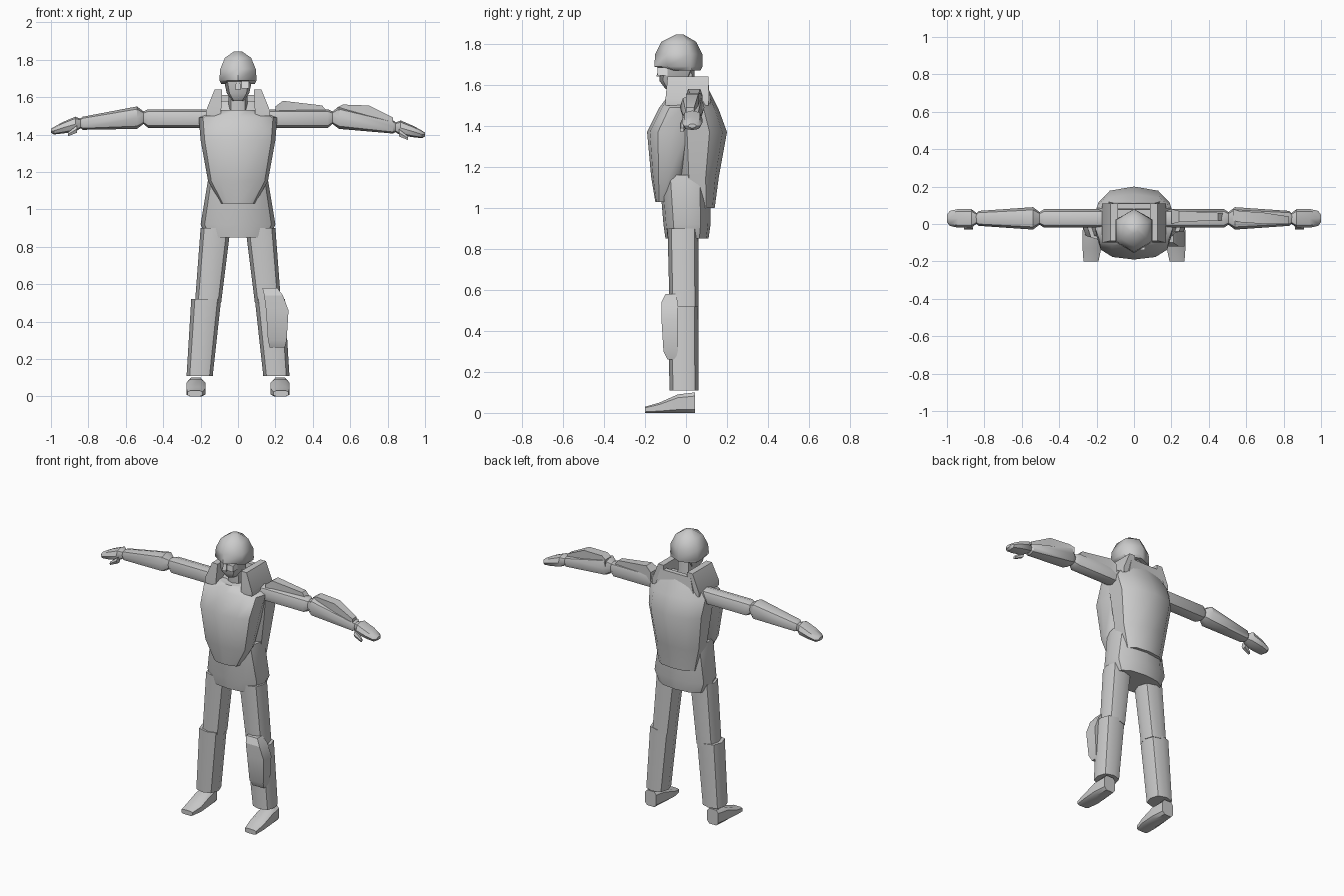
import bpy, bmesh
from math import sin, cos, pi, radians, copysign
from mathutils import Vector

if "Cube" in bpy.data.objects:
    bpy.data.objects.remove(bpy.data.objects["Cube"], do_unlink=True)


def make_material(name, value):
    material = bpy.data.materials.new(name)
    material.use_nodes = True
    colour = (value, value, value, 1)
    material.diffuse_color = colour
    shader = material.node_tree.nodes["Principled BSDF"]
    shader.inputs["Base Color"].default_value = colour
    return material


grey = make_material("plain grey", 0.6)
white = make_material("pale lens", 0.95)


def outline(sides, power, phase):
    """Rounded polygon that exactly fills the square from -1 to 1."""
    def bend(value):
        return copysign(abs(value) ** (2 / power), value)
    angles = [2 * pi * (step + phase) / sides for step in range(sides)]
    points = [(bend(cos(angle)), bend(sin(angle))) for angle in angles]
    widest = max(abs(across) for across, along in points)
    tallest = max(abs(along) for across, along in points)
    return [(across / widest, along / tallest) for across, along in points]


def level(z, wide, front, back, middle=0):
    """Horizontal cross-section: half width, front and back edges."""
    centre = Vector((middle, (front + back) / 2, z))
    return centre, Vector((wide, 0, 0)), Vector((0, (back - front) / 2, 0))


def reach(x, deep, tall, z, y=0.03):
    """Cross-section of an arm at x: half depth, half height, centre."""
    return Vector((x, y, z)), Vector((0, deep, 0)), Vector((0, 0, tall))


def stride(y, wide, top, middle):
    """Upright cross-section of a boot, resting on the ground."""
    centre = Vector((middle, y, top / 2))
    return centre, Vector((wide, 0, 0)), Vector((0, 0, top / 2))


def loft(name, rings, sides=8, power=2.5, phase=0, mirror=1, material=grey, sharp=40):
    bm = bmesh.new()
    shape = outline(sides, power, phase)
    loops = []
    for centre, across, along in rings:
        points = [centre + across * u + along * v for u, v in shape]
        loops.append([bm.verts.new((p.x * mirror, p.y, p.z)) for p in points])
    for lower, upper in zip(loops, loops[1:]):
        for here in range(sides):
            before = here - 1
            bm.faces.new((lower[before], lower[here], upper[here], upper[before]))
    bm.faces.new(loops[0])
    bm.faces.new(loops[-1])
    bmesh.ops.recalc_face_normals(bm, faces=bm.faces)
    mesh = bpy.data.meshes.new(name)
    bm.to_mesh(mesh)
    bm.free()
    mesh.materials.append(material)
    part = bpy.data.objects.new(name, mesh)
    bpy.context.collection.objects.link(part)
    bpy.ops.object.select_all(action="DESELECT")
    part.select_set(True)
    bpy.context.view_layer.objects.active = part
    bpy.ops.object.shade_smooth_by_angle(angle=radians(sharp))


def block(name, rings, mirror=1, material=grey):
    """Four-sided loft with crisp edges."""
    loft(name, rings, sides=4, phase=0.5, mirror=mirror, material=material, sharp=25)


# Torso: hips, back of the jacket, chest vest
loft("hips", [
    level(z=0.85, wide=0.17, front=-0.1, back=0.11),
    level(z=0.92, wide=0.2, front=-0.11, back=0.12),
    level(z=1.16, wide=0.16, front=-0.13, back=0.12),
], sides=12)
loft("jacket_back", [
    level(z=1, wide=0.13, front=0, back=0.14),
    level(z=1.15, wide=0.16, front=-0.05, back=0.16),
    level(z=1.37, wide=0.19, front=-0.08, back=0.2),
    level(z=1.48, wide=0.2, front=-0.08, back=0.16),
    level(z=1.58, wide=0.13, front=0, back=0.11),
], sides=10, phase=0.5)
loft("chest_vest", [
    level(z=1.03, wide=0.09, front=-0.15, back=-0.06),
    level(z=1.15, wide=0.16, front=-0.17, back=0),
    level(z=1.37, wide=0.2, front=-0.19, back=0.06),
    level(z=1.49, wide=0.21, front=-0.13, back=0.1),
    level(z=1.53, wide=0.1, front=-0.1, back=0.08),
], sides=12)

# Neck, head and helmet
loft("neck", [
    level(z=1.48, wide=0.05, front=-0.06, back=0.05),
    level(z=1.68, wide=0.05, front=-0.07, back=0.04),
])
loft("face", [
    level(z=1.58, wide=0.03, front=-0.1, back=-0.02),
    level(z=1.62, wide=0.06, front=-0.13, back=0.02),
    level(z=1.71, wide=0.08, front=-0.13, back=0.06),
])
loft("helmet", [
    level(z=1.67, wide=0.09, front=-0.09, back=0.07),
    level(z=1.69, wide=0.1, front=-0.155, back=0.08),
    level(z=1.75, wide=0.095, front=-0.15, back=0.08),
    level(z=1.81, wide=0.07, front=-0.12, back=0.05),
    level(z=1.845, wide=0.02, front=-0.05, back=-0.01),
], sides=6, power=2, phase=1.5, sharp=60)
block("nose", [
    level(z=1.64, wide=0.015, front=-0.145, back=-0.1),
    level(z=1.69, wide=0.01, front=-0.13, back=-0.1),
])
block("eyepiece", [
    level(z=height, wide=0.02, front=-0.14, back=-0.09, middle=0.04)
    for height in (1.645, 1.685)
], material=white)

# Standing collar behind the neck
block("collar_back", [
    level(z=1.5, wide=0.14, front=0.07, back=0.12),
    level(z=1.61, wide=0.11, front=0.08, back=0.11),
])

# Holster strapped to the left shin
block("left_shin_holster", [
    level(z=0.26, wide=0.04, front=-0.09, back=-0.05, middle=0.21),
    level(z=0.3, wide=0.05, front=-0.11, back=-0.04, middle=0.21),
    level(z=0.46, wide=0.06, front=-0.12, back=-0.04, middle=0.21),
    level(z=0.54, wide=0.05, front=-0.12, back=-0.04, middle=0.19),
    level(z=0.58, wide=0.04, front=-0.1, back=-0.05, middle=0.17),
])

# Paired parts; the left arm hangs a little lower towards the hand
for side, mirror, drop in (("left", 1, 0.02), ("right", -1, 0)):
    block(side + "_collar_flap", [
        level(z=1.5, wide=0.04, front=-0.1, back=0.11, middle=0.13),
        level(z=1.53, wide=0.04, front=-0.1, back=0.11, middle=0.13),
        level(z=1.64, wide=0.02, front=-0.09, back=0.11, middle=0.105),
    ], mirror)

    # Leg
    loft(side + "_thigh", [
        level(z=0.5, wide=0.07, front=-0.08, back=0.06, middle=0.16),
        level(z=0.9, wide=0.08, front=-0.09, back=0.06, middle=0.12),
    ], mirror=mirror)
    loft(side + "_shin_guard", [
        level(z=0.11, wide=0.07, front=-0.08, back=0.06, middle=0.205),
        level(z=0.52, wide=0.08, front=-0.09, back=0.06, middle=0.17),
    ], mirror=mirror)
    loft(side + "_boot", [
        stride(y=-0.2, wide=0.04, top=0.03, middle=0.23),
        stride(y=-0.13, wide=0.05, top=0.05, middle=0.225),
        stride(y=-0.04, wide=0.05, top=0.09, middle=0.225),
        stride(y=0.045, wide=0.04, top=0.1, middle=0.225),
    ], power=4, phase=0.5, mirror=mirror)

    # Arm
    loft(side + "_upper_arm", [
        reach(x=0.17, deep=0.05, tall=0.05, z=1.485),
        reach(x=0.48, deep=0.05, tall=0.05, z=1.485),
        reach(x=0.51, deep=0.03, tall=0.03, z=1.49),
    ], mirror=mirror)
    loft(side + "_forearm", [
        reach(x=0.5, deep=0.03, tall=0.03, z=1.49),
        reach(x=0.54, deep=0.06, tall=0.06, z=1.49),
        reach(x=0.83, deep=0.04, tall=0.035, z=1.46 - drop),
        reach(x=0.85, deep=0.02, tall=0.02, z=1.46 - drop),
    ], mirror=mirror)
    loft(side + "_hand", [
        reach(x=0.83, deep=0.02, tall=0.02, z=1.46 - drop),
        reach(x=0.87, deep=0.05, tall=0.04, z=1.455 - drop),
        reach(x=0.94, deep=0.05, tall=0.03, z=1.435 - drop),
        reach(x=0.985, deep=0.04, tall=0.02, z=1.42 - drop),
        reach(x=1, deep=0.02, tall=0.01, z=1.42 - drop),
    ], mirror=mirror)
    loft(side + "_thumb", [
        reach(x=0.86, deep=0.02, tall=0.02, z=1.43 - drop, y=-0.01),
        reach(x=0.91, deep=0.01, tall=0.01, z=1.4 - drop, y=-0.02),
    ], sides=6, mirror=mirror)

# Armour ridges on the left arm
block("left_upper_arm_pad", [
    reach(x=0.2, deep=0.04, tall=0.03, z=1.52, y=0.04),
    reach(x=0.24, deep=0.03, tall=0.05, z=1.53, y=0.04),
    reach(x=0.45, deep=0.02, tall=0.04, z=1.515, y=0.04),
    reach(x=0.48, deep=0.02, tall=0.02, z=1.5, y=0.04),
])
block("left_forearm_pad", [
    reach(x=0.53, deep=0.03, tall=0.03, z=1.515, y=0.05),
    reach(x=0.56, deep=0.03, tall=0.04, z=1.52, y=0.04),
    reach(x=0.7, deep=0.03, tall=0.05, z=1.505),
    reach(x=0.83, deep=0.02, tall=0.03, z=1.46, y=0.02),
])
